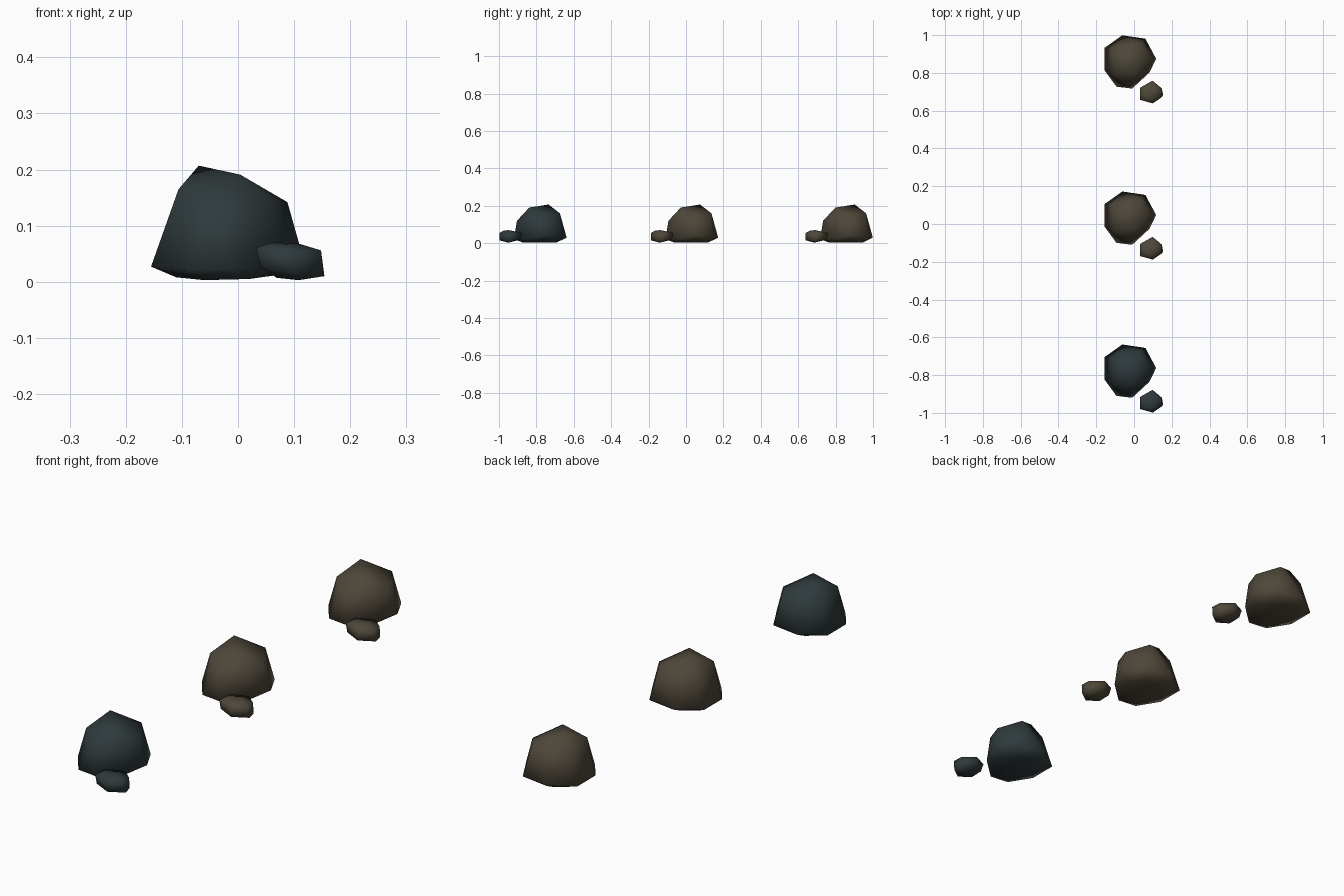
import bpy, bmesh

# two stone colours
def material(name, rgb):
    m = bpy.data.materials.new(name)
    m.diffuse_color = (*rgb, 1.0)
    return m

BROWN = material("brown_stone", (0.076, 0.063, 0.042))
SLATE = material("dark_slate_stone", (0.028, 0.041, 0.044))

# key corners of the big boulder: flat base, wide skirt, shoulder, top ridge
BOULDER = [
    (-0.06, -0.06, 0.003), (0.02, -0.06, 0.005), (0.07, 0.04, 0.012),
    (0.02, 0.11, 0.005), (-0.06, 0.12, 0.005), (-0.11, 0.04, 0.008),
    (-0.062, 0.172, 0.03), (0.06, 0.154, 0.03), (0.117, 0.048, 0.04),
    (0.082, -0.025, 0.025), (-0.01, -0.11, 0.022), (-0.093, -0.10, 0.022),
    (-0.155, -0.015, 0.027), (-0.155, 0.106, 0.027),
    (-0.106, -0.03, 0.165), (-0.03, -0.094, 0.12), (0.06, -0.03, 0.142),
    (0.088, 0.05, 0.142), (0.03, 0.136, 0.16), (-0.108, 0.10, 0.15),
    (-0.07, 0.075, 0.207), (0.004, -0.028, 0.191),
]

# key corners of the small pebble leaning at its foot
PEBBLE = [
    (0.042, -0.11, 0.027), (0.04, -0.17, 0.027), (0.069, -0.15, 0.007),
    (0.108, -0.14, 0.003), (0.154, -0.145, 0.01), (0.148, -0.11, 0.013),
    (0.10, -0.188, 0.016), (0.10, -0.075, 0.02),
    (0.033, -0.105, 0.061), (0.033, -0.17, 0.061), (0.098, -0.188, 0.055),
    (0.148, -0.155, 0.056), (0.146, -0.11, 0.056), (0.098, -0.068, 0.055),
    (0.06, -0.14, 0.07), (0.105, -0.13, 0.069), (0.085, -0.165, 0.067),
]

# wrap a convex stone around its corner points
def stone(name, corners, y, mat):
    bm = bmesh.new()
    for c in corners:
        bm.verts.new(c)
    res = bmesh.ops.convex_hull(bm, input=bm.verts[:])
    inner = {g for g in res["geom_interior"] + res["geom_unused"]
             if isinstance(g, bmesh.types.BMVert)}
    bmesh.ops.delete(bm, geom=list(inner), context='VERTS')
    bmesh.ops.recalc_face_normals(bm, faces=bm.faces[:])
    for f in bm.faces:
        f.smooth = True
    me = bpy.data.meshes.new(name)
    bm.to_mesh(me)
    bm.free()
    me.materials.append(mat)
    ob = bpy.data.objects.new(name, me)
    ob.location.y = y
    bpy.context.collection.objects.link(ob)

# three identical rock pairs in a row
for label, y, mat in (("front", -0.81, SLATE), ("middle", 0.0, BROWN), ("back", 0.827, BROWN)):
    stone(label + "_boulder", BOULDER, y, mat)
    stone(label + "_pebble", PEBBLE, y, mat)
